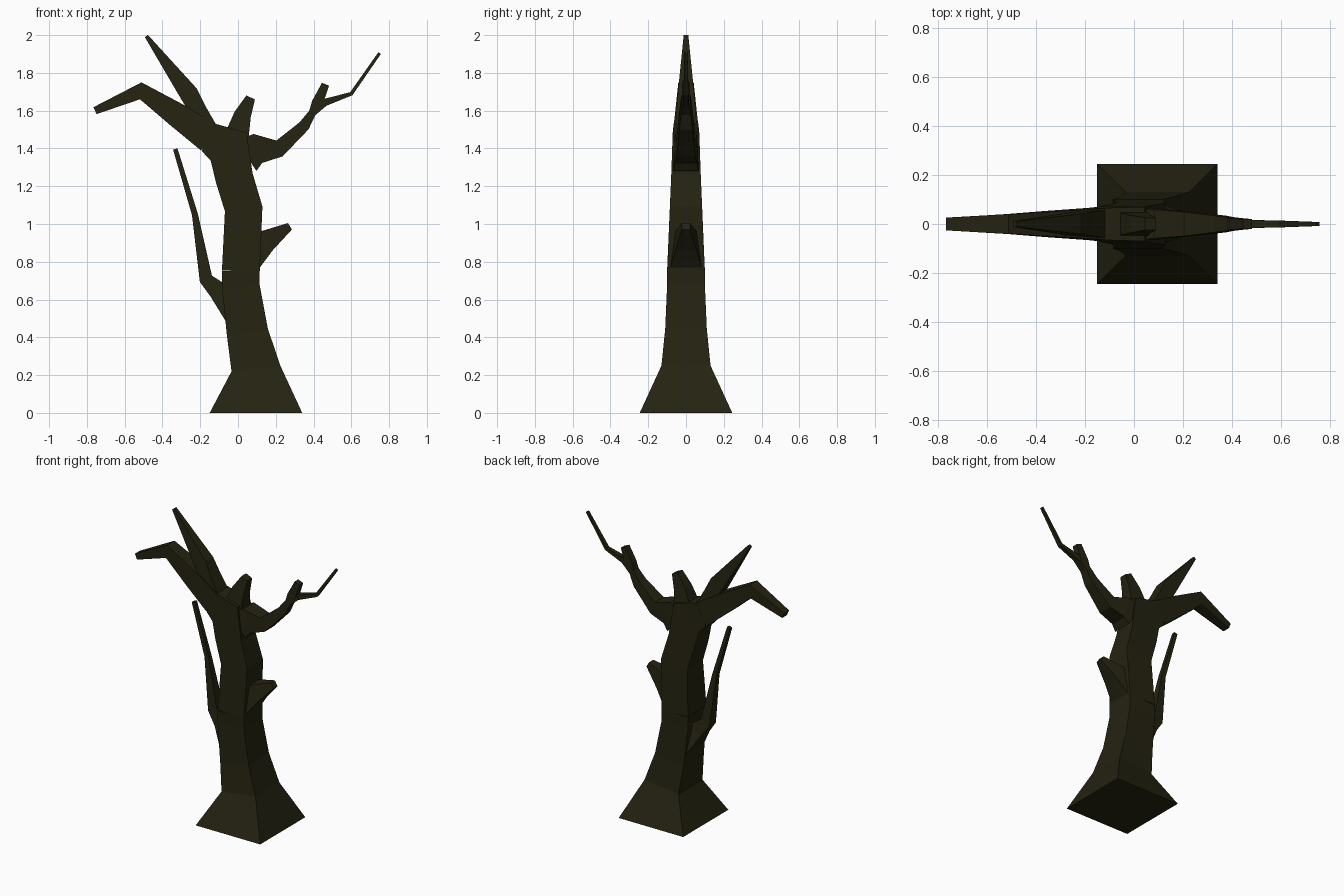
import bpy
import bmesh
from mathutils import Vector

default_cube = bpy.data.objects.get("Cube")
if default_cube:
    bpy.data.objects.remove(default_cube, do_unlink=True)

# Single dark bark colour
bark = bpy.data.materials.new("dark_bark")
bark.use_nodes = True
bark.diffuse_color = (0.018, 0.0165, 0.0055, 1)
bark.node_tree.nodes["Principled BSDF"].inputs["Base Color"].default_value = bark.diffuse_color


def limb(name, path, start_depth=None, end_depth=None):
    """Loft a four-sided limb along a path of (x, z, half width) stations.

    The half depth tapers evenly along the limb, or equals the half width.
    """
    centres = [Vector((x, 0, z)) for x, z, width in path]
    directions = [(end - start).normalized() for start, end in zip(centres, centres[1:])]
    lengths = [(end - start).length for start, end in zip(centres, centres[1:])]
    bm = bmesh.new()
    rings = []
    for index, (centre, station) in enumerate(zip(centres, path)):
        # Each ring lies on the mitre between its neighbouring segments
        before = directions[max(index - 1, 0)]
        after = directions[min(index, len(directions) - 1)]
        tangent = (before + after).normalized()
        half_width = station[-1]
        side = Vector((tangent.z, 0, -tangent.x)) * half_width
        if start_depth is None:
            half_depth = half_width
        else:
            travelled = sum(lengths[:index]) / sum(lengths)
            half_depth = start_depth + (end_depth - start_depth) * travelled
        back = Vector((0, half_depth, 0))
        corners = (centre - side - back, centre + side - back,
                   centre + side + back, centre - side + back)
        rings.append([bm.verts.new(corner) for corner in corners])
    for lower, upper in zip(rings, rings[1:]):
        for i in range(len(lower)):
            bm.faces.new((lower[i - 1], lower[i], upper[i], upper[i - 1]))
    bm.faces.new(rings[0])
    bm.faces.new(rings[-1])
    bmesh.ops.recalc_face_normals(bm, faces=bm.faces)
    mesh = bpy.data.meshes.new(name)
    bm.to_mesh(mesh)
    bm.free()
    mesh.materials.append(bark)
    obj = bpy.data.objects.new(name, mesh)
    bpy.context.collection.objects.link(obj)


# Square lower trunk with a flared foot
limb("lower_trunk", [
    (.095, 0, .245),
    (.095, .235, .13),
    (.05, .425, .11),
    (.015, .67, .1),
    (.015, .75, .1),
])

# Flatter upper trunk leaning into the fork
limb("upper_trunk", [
    (.015, .75, .1),
    (.03, 1.08, .1),
    (-.02, 1.245, .1),
    (-.05, 1.41, .12),
    (-.16, 1.46, .08),
], start_depth=.1, end_depth=.065)

# Crooked limb that droops at its end
limb("drooping_limb", [
    (-.15, 1.455, .08),
    (-.32, 1.575, .065),
    (-.515, 1.705, .045),
    (-.757, 1.6, .02),
], start_depth=.065, end_depth=.026)

# Tall spike rising from the fork
limb("tall_spike", [
    (-.155, 1.465, .065),
    (-.21, 1.6, .045),
    (-.26, 1.69, .05),
    (-.485, 1.995, .01),
], start_depth=.06, end_depth=.012)

# Short stub at the middle of the crown
limb("crown_stub", [
    (-.015, 1.42, .065),
    (0, 1.49, .06),
    (.025, 1.58, .045),
    (.067, 1.67, .025),
], start_depth=.055, end_depth=.025)

# Rising limb with its forked stub and bent twig
limb("rising_limb", [
    (.045, 1.36, .095),
    (.105, 1.4, .08),
    (.22, 1.4, .045),
    (.35, 1.52, .03),
    (.395, 1.59, .02),
    (.46, 1.645, .02),
], start_depth=.065, end_depth=.02)
limb("forked_stub", [
    (.395, 1.59, .02),
    (.42, 1.64, .03),
    (.463, 1.74, .02),
], start_depth=.025, end_depth=.02)
limb("bent_twig", [
    (.45, 1.64, .02),
    (.6, 1.69, .01),
    (.75, 1.905, .008),
], start_depth=.017, end_depth=.008)

# Thin upright branch low on the trunk
limb("low_branch", [
    (0, .56, .1),
    (-.11, .65, .05),
    (-.17, .71, .036),
    (-.228, 1.05, .016),
    (-.332, 1.397, .012),
])

# Broken stub on the opposite side
limb("broken_stub", [
    (.05, .84, .1),
    (.15, .91, .06),
    (.275, .988, .02),
], start_depth=.085, end_depth=.022)
